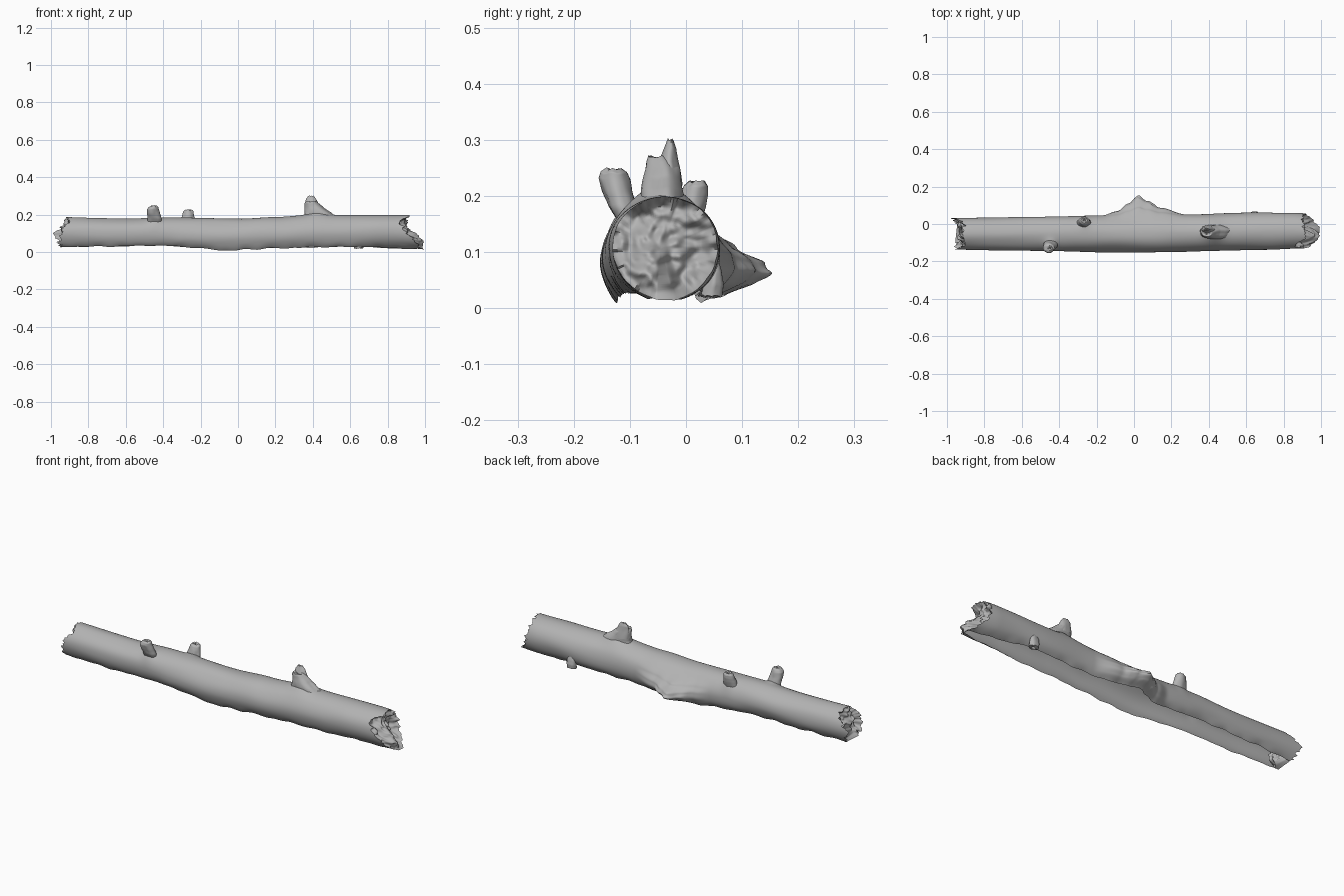
import bpy
from math import sin, cos, pi, radians, degrees, exp
from mathutils import Vector, noise

if "Cube" in bpy.data.objects:
    bpy.data.objects.remove(bpy.data.objects["Cube"])

# Dark weathered grey
WOOD = bpy.data.materials.new("weathered_wood")
WOOD.diffuse_color = (.45, .45, .45, 1)
WOOD.use_nodes = True
WOOD.node_tree.nodes["Principled BSDF"].inputs["Base Color"].default_value = WOOD.diffuse_color


def interp(table, t):
    """Smooth lookup in a list of (key, value) pairs."""
    if t <= table[0][0]:
        return table[0][1]
    for (a, va), (b, vb) in zip(table, table[1:]):
        if t <= b:
            k = (t - a) / (b - a)
            return va + (vb - va) * k * k * (3 - 2 * k)
    return table[-1][1]


def nz(x, y, z=0.0):
    return noise.noise(Vector((x, y, z)))


def add_mesh(name, verts, faces, angle=50):
    me = bpy.data.meshes.new(name)
    me.from_pydata(verts, [], faces)
    me.materials.append(WOOD)
    ob = bpy.data.objects.new(name, me)
    bpy.context.collection.objects.link(ob)
    bpy.ops.object.select_all(action='DESELECT')
    ob.select_set(True)
    bpy.context.view_layer.objects.active = ob
    bpy.ops.object.shade_smooth_by_angle(angle=radians(angle))
    return ob


def grid_faces(rows, cols, closed=False):
    return [(i * cols + j, i * cols + (j + 1) % cols,
             (i + 1) * cols + (j + 1) % cols, (i + 1) * cols + j)
            for i in range(rows - 1) for j in range(cols if closed else cols - 1)]


# Trunk outline along x, read from the top and front views
TOP = [(-1, .187), (-.6, .179), (-.4, .185), (-.25, .183), (0, .178), (.2, .187),
       (.4, .2), (.6, .197), (.8, .2), (1, .198)]
RIM = [(-1, .027), (-.75, .03), (-.4, .035), (-.3, .027), (-.05, .009), (.2, .021),
       (.45, .026), (.65, .03), (.85, .02), (1, .014)]
BACK = [(-1, .033), (-.5, .038), (-.2, .046), (.3, .052), (.6, .061), (.85, .06), (1, .05)]
FRONT = [(-1, -.137), (-.5, -.145), (0, -.153), (.4, -.145), (.7, -.138), (.9, -.131), (1, -.122)]
OPEN = [(-1, 33), (-.7, 42), (0, 45), (.6, 42), (.85, 22), (1, 10)]

# Broken branch bulging from the back: length along x, strength around the section
BULGE = [(-.17, 0), (-.09, .022), (-.03, .062), (.02, .104), (.07, .075), (.14, .037), (.28, 0)]
AROUND = [(25, .3), (45, .48), (62, .85), (78, 1), (95, .85), (112, .45), (140, 0)]

# Soft swelling of the bark under each stump: x, y, height, spread
SWELL = [(.425, -.042, .024, .05), (-.267, .012, .012, .03), (-.447, -.11, .014, .03)]

# How far each end reaches, by angle from the bottom (90 back, 180 top, 270 front)
LEFT = [(20, -.95), (60, -.965), (78, -.985), (100, -.955), (130, -.91), (180, -.915),
        (225, -.9), (260, -.935), (300, -.95), (340, -.955)]
RIGHT = [(18, .99), (40, .96), (70, .925), (130, .9), (180, .91), (205, .915),
         (225, .86), (255, .88), (290, .93), (320, .965), (342, .995)]


def section(x, f):
    """Point on the trunk skin; f runs 0..1 from back rim over the top to front rim."""
    a = radians(interp(OPEN, x))
    phi = a + f * (2 * pi - 2 * a)
    top, rim = interp(TOP, x), interp(RIM, x)
    rz = (top - rim) / (1 + cos(a))
    yb, yf = interp(BACK, x), interp(FRONT, x)
    ry, yc, zc = (yb - yf) / 2, (yb + yf) / 2, top - rz
    s = 1 + .03 * nz(x * 4, sin(phi) * 1.5, cos(phi) * 1.5)
    y, z = yc + ry * s * sin(phi), zc - rz * s * cos(phi)
    if z > zc:
        z += sum(h * exp(-((x - sx) / w) ** 2 - ((y - sy) / w) ** 2) for sx, sy, h, w in SWELL)
    z += max(0, 1 - min(f, 1 - f) * 12) * .007 * nz(x * 14, f * 3, 5)
    push = interp(BULGE, x) * interp(AROUND, degrees(phi))
    y += push
    if push > .04:
        y += .006 * nz(x * 50, z * 50, 3)
    z += (.065 - z) * min(.45, push * 4)
    return y, max(0.002, z)


def end_x(side, f):
    """Jagged splintered end line of the bark."""
    base = interp(RIGHT if side > 0 else LEFT, 20 + f * 320)
    jag = .02 * nz(f * 34, side * 7.3) + .014 * nz(f * 80, side * 3.1)
    return max(-1, min(1, base + jag))


# Trunk: thin skin, open along the underside
NX, NF = 200, 96
verts = []
for i in range(NX + 1):
    t = i / NX
    for j in range(NF + 1):
        f = j / NF
        x = -.93 + 1.86 * t
        x += (end_x(-1, f) + .93) * max(0, 1 - t * 6)
        x += (end_x(1, f) - .93) * max(0, 1 - (1 - t) * 6)
        verts.append((x, *section(x, f)))
add_mesh("trunk_bark", verts, grid_faces(NX + 1, NF + 1))

# Rotten wood filling both broken ends; the right one has a low tongue
for side, name in ((-1, "left_broken_end"), (1, "right_broken_end")):
    verts, rings = [], 26
    for k in range(rings + 1):
        r = 1 - k / rings
        for j in range(NF + 1):
            f = j / NF
            xe = end_x(side, f)
            y, z = section(xe, f)
            yc, zc = -.045, .105
            y, z = yc + (y - yc) * r, zc + (z - zc) * r
            xm = -.915
            if side > 0:
                low = max(0, min(1, (.15 - z) / .09))
                xm = .875 + .115 * low * exp(-((y + .06) / .05) ** 2)
            x = xm + (xe - xm) * r ** 5
            w = min(1, (1 - r) * 5)
            x += w * (.035 * nz(y * 22, z * 22, side * 4) + .018 * nz(y * 55, z * 55, side * 9))
            verts.append((max(-1, min(1, x)), y, z))
    faces = grid_faces(rings + 1, NF + 1, True)
    add_mesh(name, verts, faces if side > 0 else [q[::-1] for q in faces], 75)


def stub(name, rings, wobble=.06, sides=28, steps=5):
    """Flared branch stump lofted through (x, y, z, rx, ry) rings, with a dished tip."""
    x, y, z, rx, ry = rings[-1]
    rings = rings + [(x, y, z - .003, rx * .5, ry * .5), (x, y, z - .004, .001, .001)]
    rows = []
    for p, q in zip(rings, rings[1:]):
        rows += [[u + (v - u) * s / steps for u, v in zip(p, q)] for s in range(steps)]
    rows.append(rings[-1])
    verts = []
    for x, y, z, rx, ry in rows:
        for j in range(sides):
            a = 2 * pi * j / sides
            s = 1 + wobble * 2 * nz(cos(a) * 1.5 + x * 9, sin(a) * 1.5, z * 25)
            verts.append((x + rx * s * cos(a), y + ry * s * sin(a),
                          z + .005 * nz(cos(a) * 2, sin(a) * 2, x * 5)))
    return add_mesh(name, verts, grid_faces(len(rows), sides, True), 70)


# Branch stumps on the upper side
stub("tall_stump", [(.44, -.042, .175, .1, .04), (.427, -.043, .21, .072, .038),
                    (.41, -.043, .232, .053, .034), (.4, -.042, .25, .043, .031),
                    (.393, -.044, .262, .036, .027), (.39, -.048, .27, .028, .02)])
stub("tall_stump_splinter", [(.405, -.033, .22, .045, .028), (.395, -.031, .26, .035, .018),
                             (.39, -.028, .285, .027, .011), (.39, -.028, .3, .014, .005)])
stub("front_stump", [(-.445, -.1, .15, .035, .02), (-.446, -.112, .18, .036, .026),
                     (-.452, -.121, .205, .034, .027), (-.456, -.127, .23, .031, .027),
                     (-.453, -.128, .241, .026, .023), (-.45, -.128, .248, .014, .013)])
stub("back_stump", [(-.268, .003, .15, .04, .022), (-.268, .01, .183, .036, .025),
                    (-.267, .015, .203, .03, .024), (-.266, .018, .218, .026, .021),
                    (-.266, .02, .227, .017, .013)])

# Small bark nub hanging at the back rim
stub("rim_nub", [(.645, .044, .02, .012, .008), (.645, .046, .022, .026, .02),
                 (.645, .05, .042, .026, .018), (.645, .052, .065, .022, .012),
                 (.645, .05, .085, .012, .008)])
